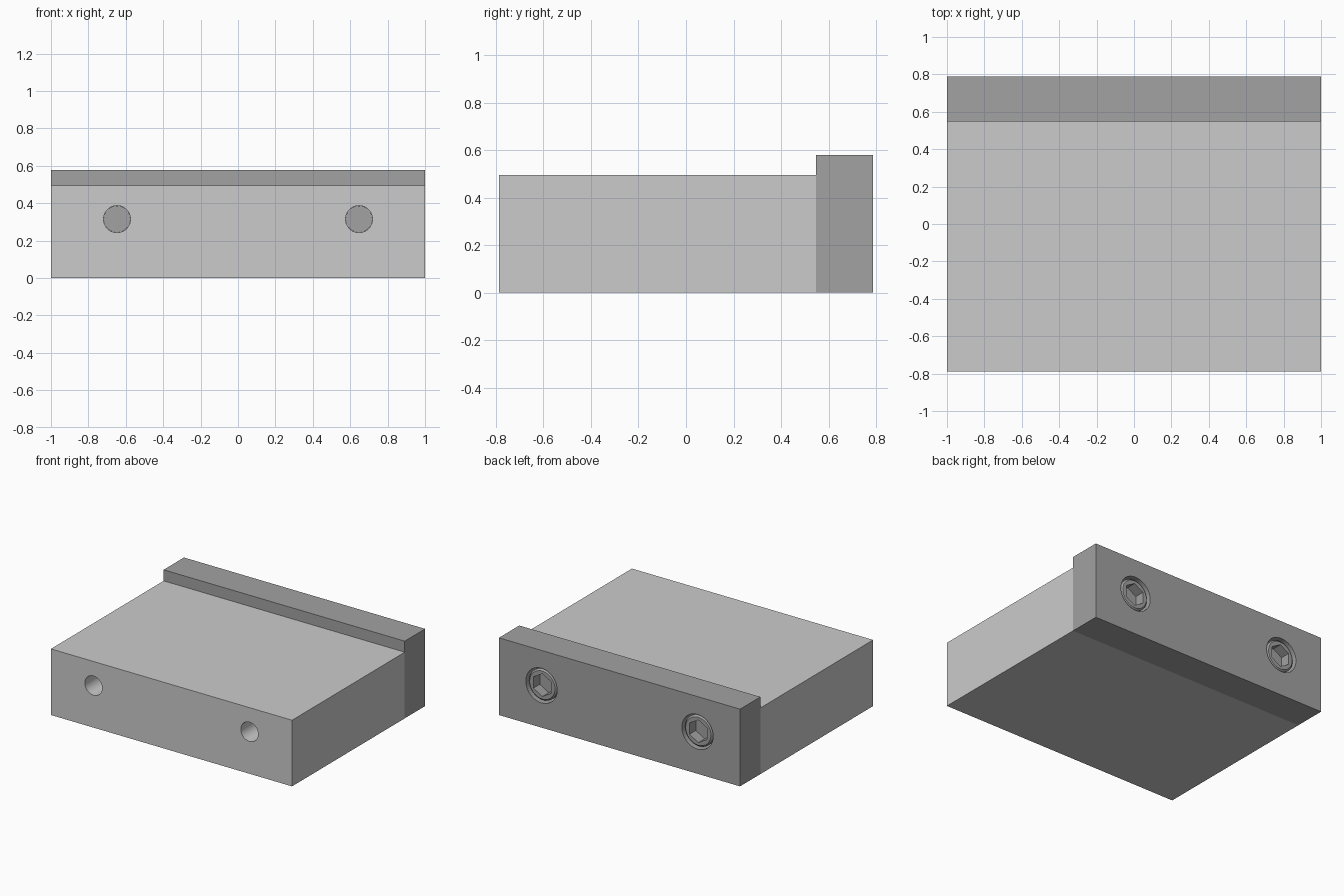
import bpy, math

if "Cube" in bpy.data.objects:
    bpy.data.objects.remove(bpy.data.objects["Cube"])

W, Y0, YM, Y1 = 2.0, -0.788, 0.547, 0.788
HX, HZ = 0.647, 0.315

dark = bpy.data.materials.new("dark_grey")
dark.diffuse_color = (0.36, 0.36, 0.36, 1)
dark.use_nodes = True
dark.node_tree.nodes["Principled BSDF"].inputs["Base Color"].default_value = dark.diffuse_color


def box(name, y0, y1, h):
    bpy.ops.mesh.primitive_cube_add(size=1, location=(0, (y0 + y1) / 2, h / 2))
    o = bpy.context.object
    o.name = name
    o.scale = (W, y1 - y0, h)
    bpy.ops.object.transform_apply(location=True, rotation=True, scale=True)
    return o


def rod(name, x, r, y0, y1, n=48, r_back=None):
    # rod along y; r at the front end, r_back at the back end
    bpy.ops.mesh.primitive_cone_add(vertices=n, radius1=r if r_back is None else r_back,
                                    radius2=r, depth=y1 - y0,
                                    location=(x, (y0 + y1) / 2, HZ),
                                    rotation=(math.pi / 2, 0, 0))
    o = bpy.context.object
    o.name = name
    bpy.ops.object.transform_apply(location=True, rotation=True, scale=True)
    return o


def boolean(target, other, op="DIFFERENCE"):
    m = target.modifiers.new("cut", "BOOLEAN")
    m.operation, m.solver, m.object = op, "EXACT", other
    bpy.context.view_layer.objects.active = target
    bpy.ops.object.modifier_apply(modifier=m.name)
    bpy.data.objects.remove(other)


def finish(o, material=None):
    if material:
        o.data.materials.clear()
        o.data.materials.append(material)
    bpy.ops.object.select_all(action="DESELECT")
    o.select_set(True)
    bpy.context.view_layer.objects.active = o
    bpy.ops.object.shade_smooth_by_angle(angle=math.radians(30))


# Main block and taller back plate
block = box("block", Y0, YM, 0.496)
plate = box("back_plate", YM, Y1, 0.579)

for side, x in (("left", -HX), ("right", HX)):
    # Through hole in the block, stepped hole in the plate
    boolean(block, rod("hole", x, 0.072, Y0 - 0.1, YM + 0.1))
    boolean(plate, rod("hole", x, 0.075, YM - 0.1, Y1 + 0.1))
    boolean(plate, rod("counterbore", x, 0.13, Y1 - 0.155, Y1 + 0.1))

    # Socket head screw: shank, head, bevelled rim, hex recess
    screw = rod(side + "_screw", x, 0.117, Y1 - 0.155, Y1 - 0.022)
    boolean(screw, rod("rim", x, 0.117, Y1 - 0.022, Y1 - 0.01, r_back=0.105), "UNION")
    boolean(screw, rod("shank", x, 0.0715, 0.15, Y1 - 0.1), "UNION")
    boolean(screw, rod("socket", x, 0.085, Y1 - 0.085, Y1 + 0.1, n=6))
    finish(screw, dark)

finish(block)
finish(plate, dark)
